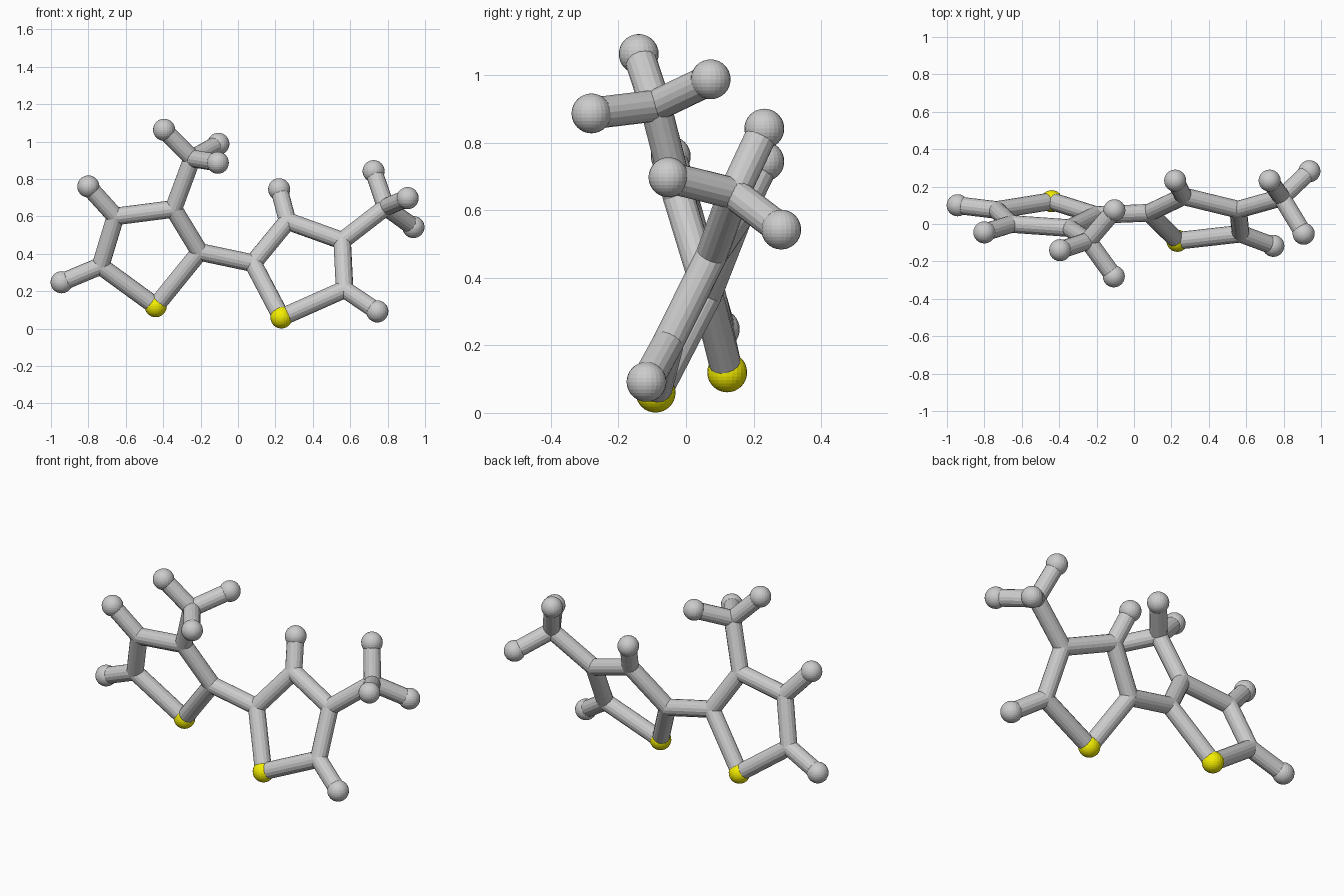
import bpy
from mathutils import Vector

if "Cube" in bpy.data.objects:
    bpy.data.objects.remove(bpy.data.objects["Cube"])

BOND_R = 0.047   # rod radius, also the carbon joints
BALL_R = 0.059   # hydrogen and sulphur balls

yellow = bpy.data.materials.new("sulphur_yellow")
yellow.diffuse_color = (0.9, 0.85, 0.0, 1)
yellow.use_nodes = True
yellow.node_tree.nodes["Principled BSDF"].inputs["Base Color"].default_value = yellow.diffuse_color


def ball(name, pos, r, mat=None):
    bpy.ops.mesh.primitive_uv_sphere_add(segments=24, ring_count=16, radius=r, location=pos)
    ob = bpy.context.object
    ob.name = name
    if mat:
        ob.data.materials.append(mat)


def rod(name, a, b):
    a, b = Vector(a), Vector(b)
    d = b - a
    bpy.ops.mesh.primitive_cylinder_add(vertices=16, radius=BOND_R, depth=d.length,
                                        location=(a + b) / 2)
    ob = bpy.context.object
    ob.name = name
    ob.rotation_mode = 'QUATERNION'
    ob.rotation_quaternion = d.to_track_quat('Z', 'Y')


# Atom positions: first letter is the element (S sulphur, C carbon, H hydrogen)
left = {
    "S": (-0.44, 0.122, 0.12), "C2": (-0.205, 0.048, 0.41), "C3": (-0.345, -0.022, 0.64),
    "C4": (-0.655, 0.0, 0.60), "C5": (-0.735, 0.075, 0.335), "Cm": (-0.245, -0.09, 0.91),
    "H4": (-0.80, -0.045, 0.76), "H5": (-0.943, 0.10, 0.248),
    "Ha": (-0.395, -0.14, 1.063), "Hb": (-0.105, 0.073, 0.988), "Hc": (-0.108, -0.28, 0.887),
}
right = {
    "S": (0.232, -0.09, 0.06), "C2": (0.08, 0.06, 0.35), "C3": (0.265, 0.148, 0.575),
    "C4": (0.557, 0.077, 0.47), "C5": (0.57, -0.052, 0.21), "Cm": (0.79, 0.142, 0.65),
    "H3": (0.22, 0.232, 0.745), "H5": (0.745, -0.117, 0.092),
    "Ha": (0.725, 0.232, 0.842), "Hb": (0.907, -0.052, 0.698), "Hc": (0.938, 0.282, 0.543),
}

# Bonds shared by both halves, then the ones that differ
shared = "S-C2 C2-C3 C3-C4 C4-C5 C5-S C5-H5 Cm-Ha Cm-Hb Cm-Hc"
halves = [("left", left, shared + " C3-Cm C4-H4"),
          ("right", right, shared + " C4-Cm C3-H3")]

for side, atoms, bonds in halves:
    for key, pos in atoms.items():
        if key[0] == "S":
            ball(side + "_sulphur", pos, BALL_R, yellow)
        elif key[0] == "H":
            ball(side + "_hydrogen_" + key[1], pos, BALL_R)
        else:
            ball(side + "_carbon_joint_" + key[1], pos, BOND_R)
    for bond in bonds.split():
        a, b = bond.split("-")
        rod(side + "_bond_" + bond, atoms[a], atoms[b])

# Rod linking the two rings
rod("ring_link_bond", left["C2"], right["C2"])
